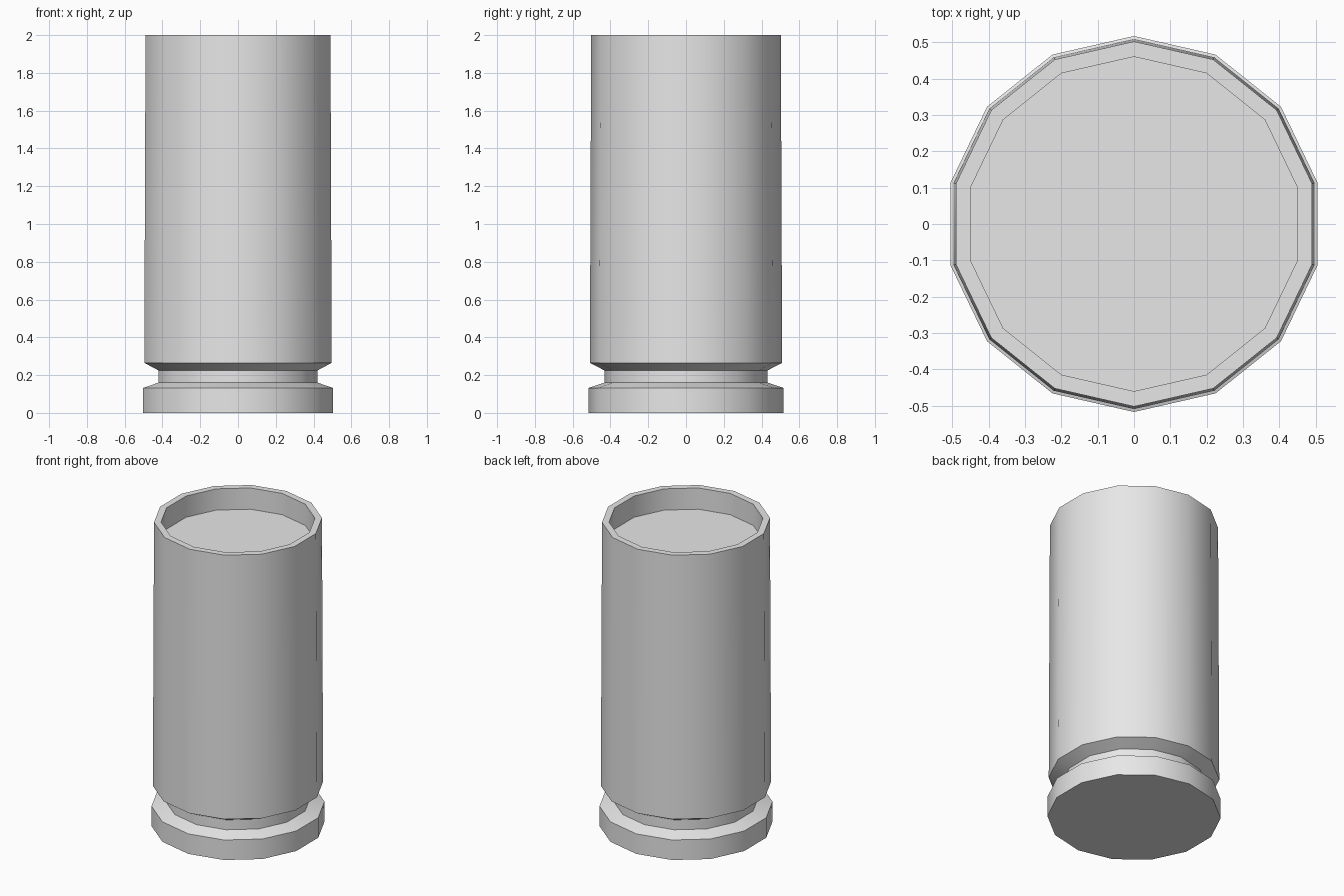
import bpy, bmesh, math

cube = bpy.data.objects.get("Cube")
if cube:
    bpy.data.objects.remove(cube, do_unlink=True)

SIDES = 14

grey = bpy.data.materials.new("light grey metal")
grey.use_nodes = True
grey.diffuse_color = (0.8, 0.8, 0.8, 1)
grey.node_tree.nodes["Principled BSDF"].inputs["Base Color"].default_value = (0.8, 0.8, 0.8, 1)


def turned_part(name, profile):
    """Closed solid from (radius, height) rings, with a flat cap on the first and last."""
    bm = bmesh.new()
    rings = []
    for radius, z in profile:
        angles = [math.pi / 2 + math.tau * i / SIDES for i in range(SIDES)]
        rings.append([bm.verts.new((radius * math.cos(a), radius * math.sin(a), z)) for a in angles])
    for low, high in zip(rings, rings[1:]):
        for i in range(SIDES):
            j = (i + 1) % SIDES
            bm.faces.new((low[i], low[j], high[j], high[i]))
    bm.faces.new(reversed(rings[0]))
    bm.faces.new(rings[-1])
    bmesh.ops.recalc_face_normals(bm, faces=bm.faces)
    mesh = bpy.data.meshes.new(name)
    bm.to_mesh(mesh)
    bm.free()
    mesh.materials.append(grey)
    obj = bpy.data.objects.new(name, mesh)
    bpy.context.collection.objects.link(obj)
    bpy.ops.object.select_all(action="DESELECT")
    obj.select_set(True)
    bpy.context.view_layer.objects.active = obj
    bpy.ops.object.shade_smooth_by_angle(angle=math.radians(30))
    return obj


# Base rim, groove, tapered wall, open mouth and recessed floor
turned_part("casing", [
    (0.517, 0.0), (0.517, 0.132),      # base rim
    (0.432, 0.16), (0.432, 0.225),     # groove
    (0.509, 0.265), (0.502, 2.0),      # outer wall
    (0.46, 2.0), (0.46, 1.86),         # lip and recess
])
